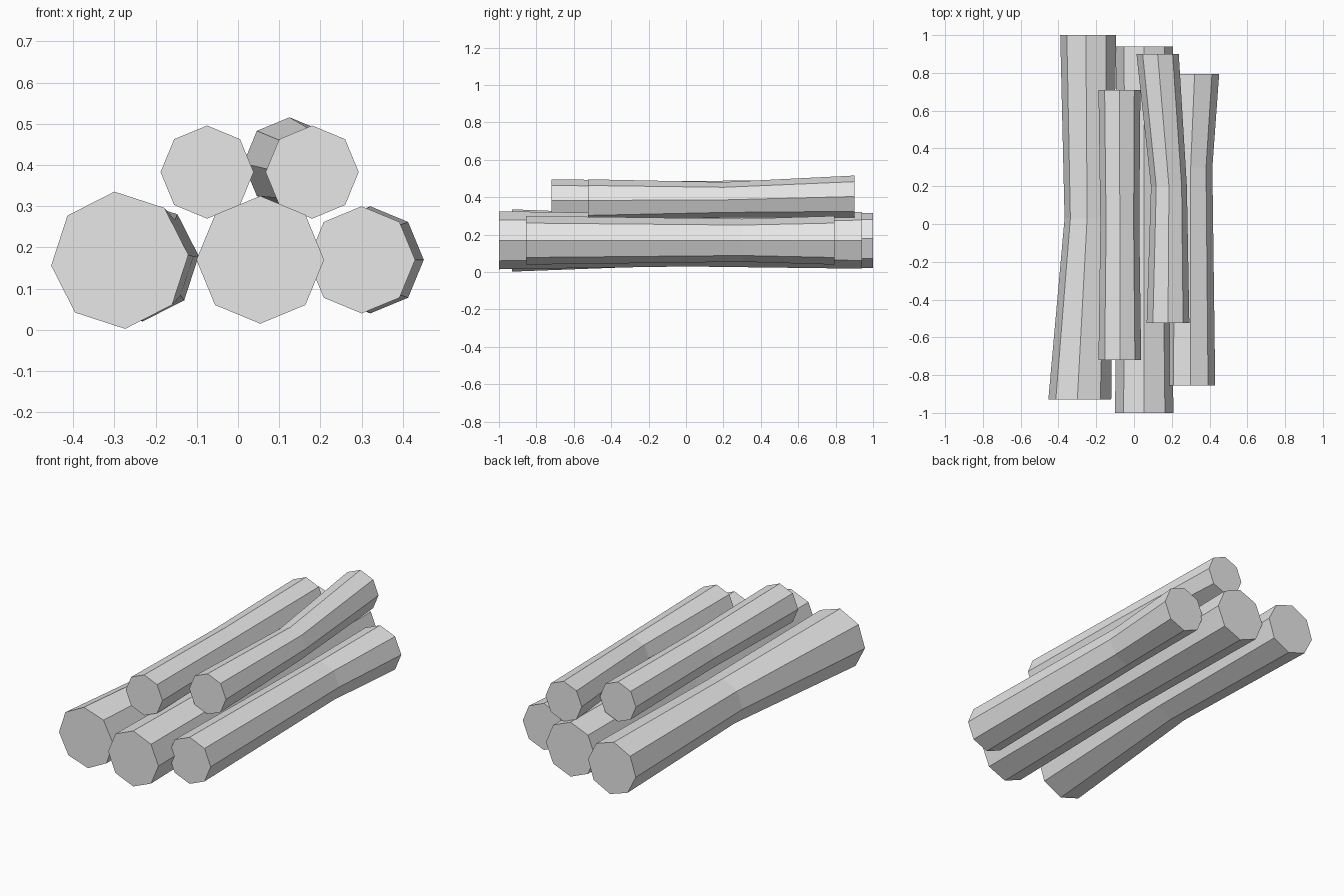
import bpy, bmesh
from math import sin, cos, pi, radians

cube = bpy.data.objects.get("Cube")
if cube:
    bpy.data.objects.remove(cube, do_unlink=True)

SIDES = 8

grey = bpy.data.materials.new("light_grey")
grey.use_nodes = True
colour = (0.8, 0.8, 0.8, 1)
grey.diffuse_color = colour
grey.node_tree.nodes["Principled BSDF"].inputs["Base Color"].default_value = colour


def make_log(name, rings, tilt=0):
    """Octagonal log lofted through rings of (x, y, z, radius), front to back."""
    bm = bmesh.new()
    loops = []
    for x, y, z, r in rings:
        angles = [2 * pi * i / SIDES + radians(tilt) for i in range(SIDES)]
        loops.append([bm.verts.new((x + r * cos(a), y, z + r * sin(a))) for a in angles])
    for a, b in zip(loops, loops[1:]):
        for i in range(SIDES):
            j = (i + 1) % SIDES
            bm.faces.new((a[i], a[j], b[j], b[i]))
    # Cut ends
    bm.faces.new(loops[0])
    bm.faces.new(loops[-1])
    bmesh.ops.recalc_face_normals(bm, faces=bm.faces)
    mesh = bpy.data.meshes.new(name)
    bm.to_mesh(mesh)
    bm.free()
    mesh.materials.append(grey)
    obj = bpy.data.objects.new(name, mesh)
    bpy.context.collection.objects.link(obj)


# Bottom row: three thick logs, slightly waisted in the middle
make_log("bottom_right_log", [(-0.287, -0.93, 0.169, 0.167),
                              (-0.238, 0.03, 0.168, 0.13),
                              (-0.243, 1.0, 0.168, 0.148)], tilt=4.5)
make_log("bottom_middle_log", [(0.054, -1.0, 0.17, 0.155),
                               (0.054, 0.0, 0.17, 0.14),
                               (0.054, 0.94, 0.17, 0.152)])
make_log("bottom_left_log", [(0.3, -0.855, 0.17, 0.13),
                             (0.3, 0.3, 0.17, 0.115),
                             (0.321, 0.795, 0.17, 0.13)])

# Top row: two thinner logs
make_log("top_right_log", [(-0.075, -0.72, 0.383, 0.113),
                           (-0.075, 0.0, 0.383, 0.103),
                           (-0.077, 0.71, 0.383, 0.111)])
make_log("top_left_log", [(0.18, -0.525, 0.383, 0.113),
                          (0.185, 0.2, 0.386, 0.095),
                          (0.125, 0.9, 0.404, 0.112)])
